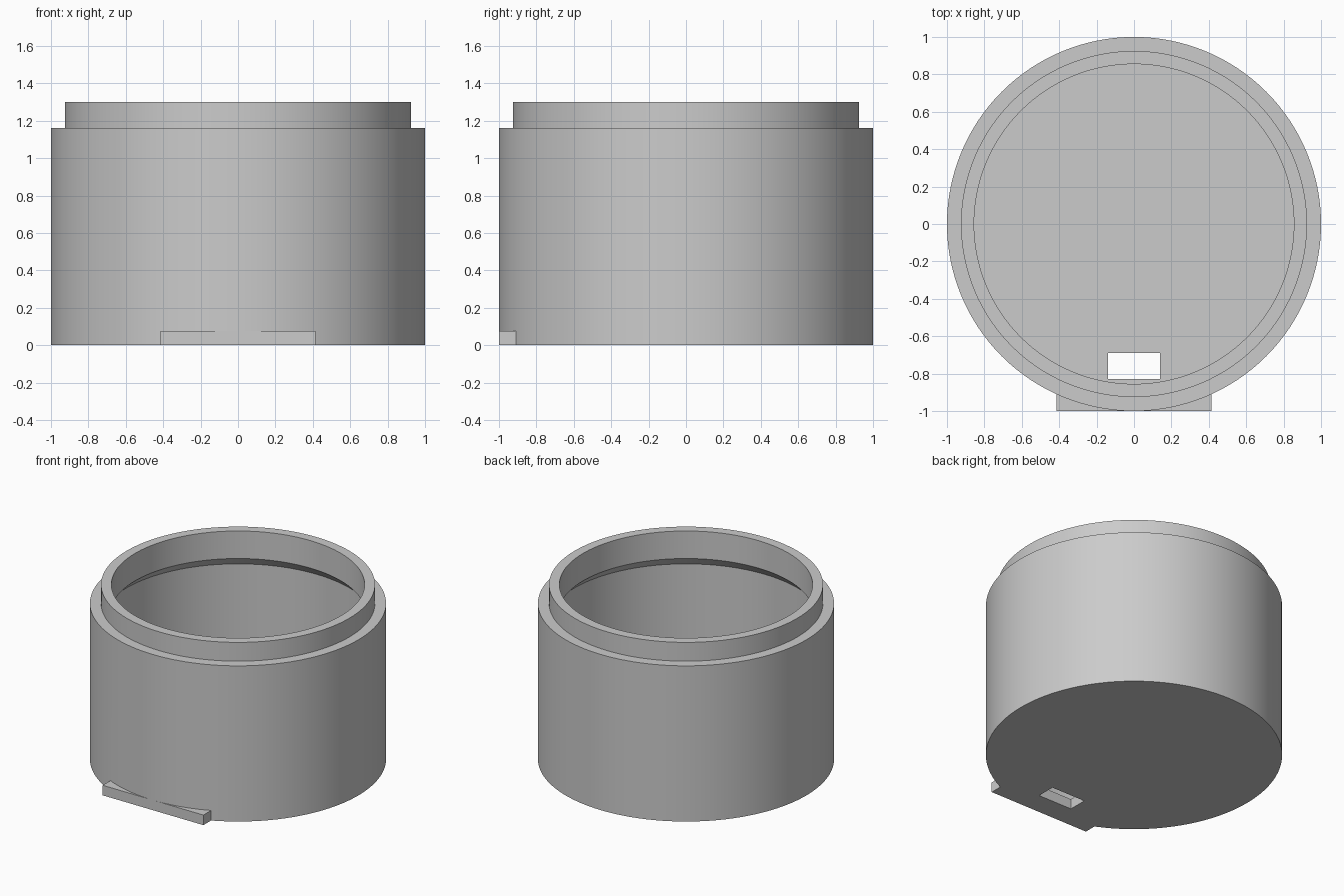
import bpy, bmesh, math
from mathutils import Matrix

old = bpy.data.objects.get("Cube")
if old:
    bpy.data.objects.remove(old, do_unlink=True)

SEGMENTS = 128
FLOOR = 0.075

grey = bpy.data.materials.new("plain grey")
grey.use_nodes = True
colour = (0.6, 0.6, 0.6, 1)
grey.diffuse_color = colour
grey.node_tree.nodes["Principled BSDF"].inputs["Base Color"].default_value = colour


def add_object(name, bm):
    bmesh.ops.recalc_face_normals(bm, faces=bm.faces)
    mesh = bpy.data.meshes.new(name)
    bm.to_mesh(mesh)
    bm.free()
    mesh.materials.append(grey)
    obj = bpy.data.objects.new(name, mesh)
    bpy.context.collection.objects.link(obj)
    return obj


def box(name, x, y, z):
    """Box from (min, max) pairs."""
    bm = bmesh.new()
    size = [b - a for a, b in (x, y, z)]
    mid = [(a + b) / 2 for a, b in (x, y, z)]
    bmesh.ops.create_cube(bm, size=1, matrix=Matrix.Translation(mid) @ Matrix.Diagonal((*size, 1)))
    return add_object(name, bm)


def lathe(name, profile):
    """Revolve (radius, height) points around z."""
    bm = bmesh.new()
    verts = [bm.verts.new((0, -r, z)) for r, z in profile]
    edges = [bm.edges.new(pair) for pair in zip(verts, verts[1:])]
    bmesh.ops.spin(bm, geom=verts + edges, cent=(0, 0, 0), axis=(0, 0, 1),
                   angle=math.tau, steps=SEGMENTS, use_duplicate=False)
    bmesh.ops.remove_doubles(bm, verts=bm.verts, dist=0.0005)
    return add_object(name, bm)


# Hollow cup: outer wall, stepped neck, sloped underside of the neck, floor
cup = lathe("cup_body", [
    (0, 0), (1, 0), (1, 1.16), (0.925, 1.16), (0.925, 1.3),
    (0.855, 1.3), (0.855, 1.095), (0.93, 1.02), (0.93, FLOOR), (0, FLOOR),
])

# Flat front foot joined to the wall, and the slot through the floor
foot = box("front_foot", (-0.415, 0.415), (-1, -0.905), (0, FLOOR))
slot = box("floor_slot_cutter", (-0.14, 0.14), (-0.83, -0.69), (-0.1, 0.2))

for tool, operation in ((foot, 'UNION'), (slot, 'DIFFERENCE')):
    mod = cup.modifiers.new(tool.name, 'BOOLEAN')
    mod.operation = operation
    mod.solver = 'EXACT'
    mod.object = tool

# Apply the joins, then drop the helper shapes
bpy.ops.object.select_all(action='DESELECT')
cup.select_set(True)
bpy.context.view_layer.objects.active = cup
for mod in list(cup.modifiers):
    bpy.ops.object.modifier_apply(modifier=mod.name)
for tool in (foot, slot):
    bpy.data.objects.remove(tool, do_unlink=True)

bpy.ops.object.shade_smooth_by_angle(angle=math.radians(30))
